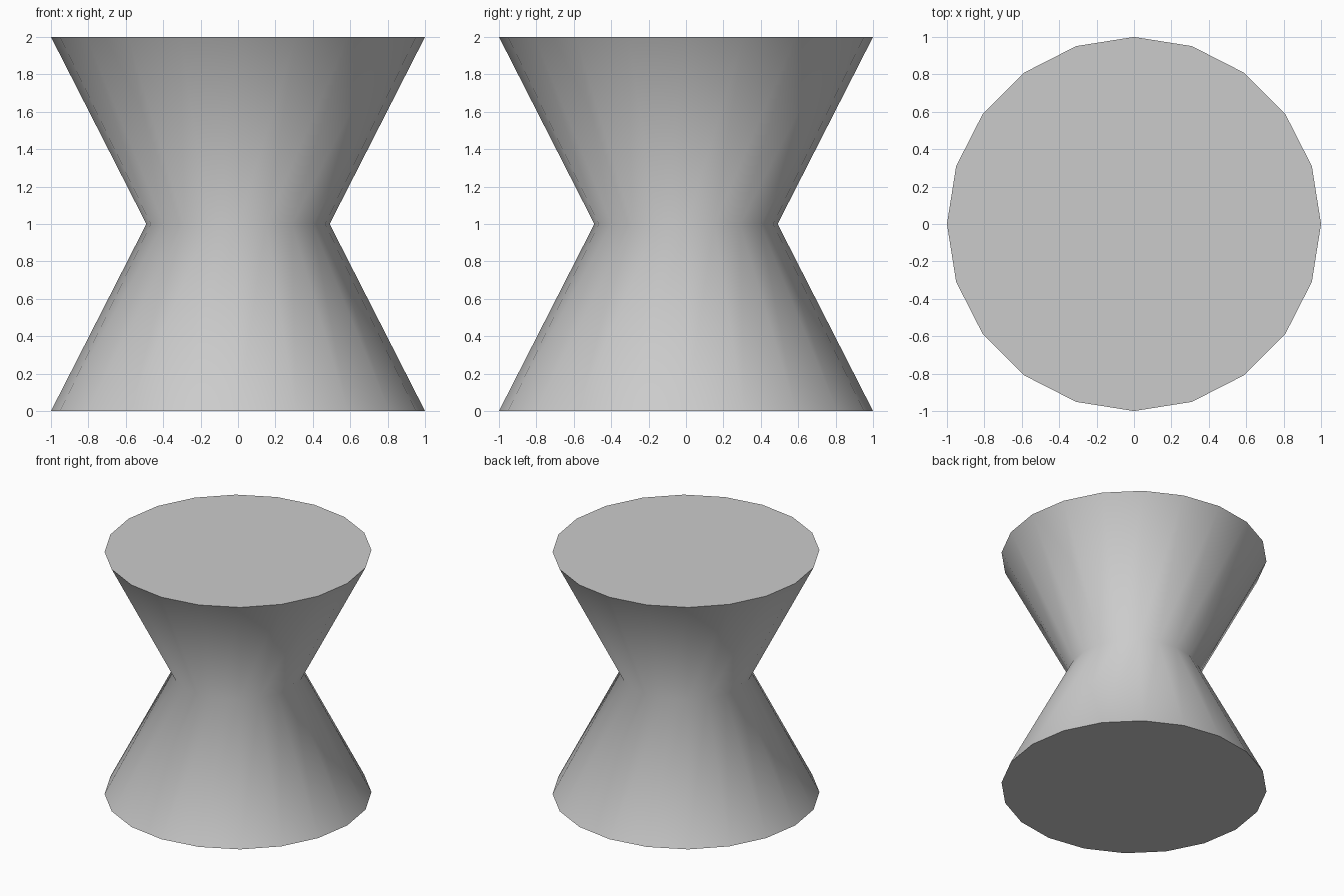
import bpy, bmesh, math

if "Cube" in bpy.data.objects:
    bpy.data.objects.remove(bpy.data.objects["Cube"])

SIDES = 20
PROFILE = [(1.0, 0.0), (0.49, 1.0), (1.0, 2.0)]  # (radius, height)

bm = bmesh.new()

# Rings: base, waist, top
rings = []
for r, z in PROFILE:
    rings.append([bm.verts.new((r * math.cos(2 * math.pi * i / SIDES),
                                r * math.sin(2 * math.pi * i / SIDES), z))
                  for i in range(SIDES)])

# Smooth side walls
for low, high in zip(rings, rings[1:]):
    for i in range(SIDES):
        j = (i + 1) % SIDES
        bm.faces.new((low[i], low[j], high[j], high[i]))

# Flat end caps
bm.faces.new(rings[0][::-1])
bm.faces.new(rings[-1])

mesh = bpy.data.meshes.new("hourglass_stool")
bm.to_mesh(mesh)
bm.free()
stool = bpy.data.objects.new("hourglass_stool", mesh)
bpy.context.collection.objects.link(stool)

# Soft waist, sharp rims
bpy.context.view_layer.objects.active = stool
stool.select_set(True)
bpy.ops.object.shade_smooth_by_angle(angle=math.radians(70))
